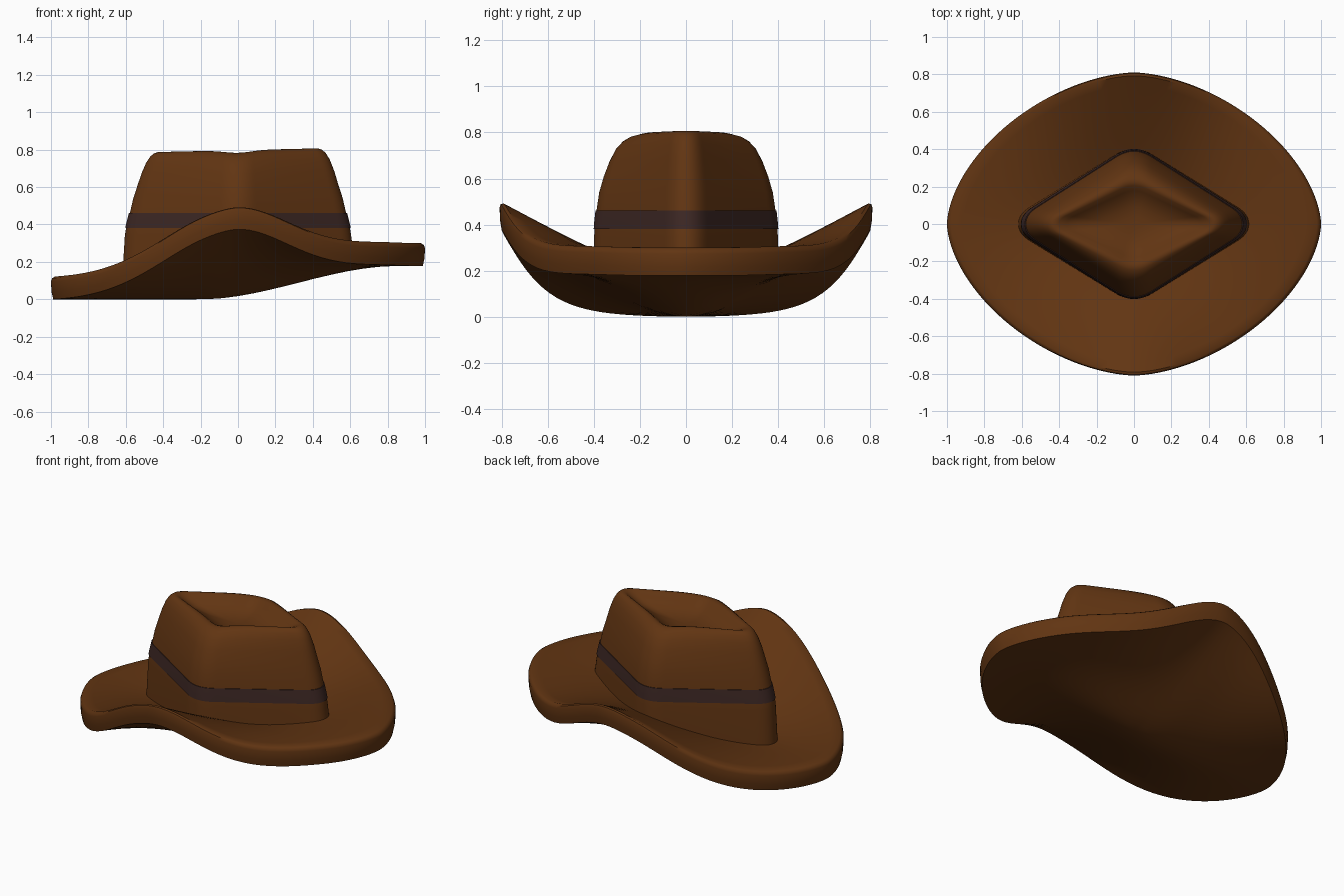
import bpy, bmesh, math

if "Cube" in bpy.data.objects:
    bpy.data.objects.remove(bpy.data.objects["Cube"])

SEG = 128


def oval(a, b, p):
    """Superellipse ring for the brim."""
    pts = []
    for i in range(SEG):
        t = 2 * math.pi * i / SEG
        c, s = math.cos(t), math.sin(t)
        pts.append((math.copysign(abs(c) ** (2 / p), c) * a,
                    math.copysign(abs(s) ** (2 / p), s) * b))
    return pts


def diamond(a, b):
    """Straight-sided diamond ring with rounded tips (corner cutting)."""
    quad = [(1, 0.13), (0.8, 0.319), (0.25, 0.839), (0.08, 1)]
    half = quad + [(-u, v) for u, v in reversed(quad)]
    pts = half + [(-u, -v) for u, v in half]
    while len(pts) < SEG:
        cut = []
        for (x0, y0), (x1, y1) in zip(pts, pts[1:] + pts[:1]):
            cut += [(0.75 * x0 + 0.25 * x1, 0.75 * y0 + 0.25 * y1),
                    (0.25 * x0 + 0.75 * x1, 0.25 * y0 + 0.75 * y1)]
        pts = cut
    return [(u * a, v * b) for u, v in pts]


def under(x, y):
    """Height of the brim underside: a step along x plus curled-up sides."""
    t = min(max((x + 0.2) / 1.05, 0), 1)
    step = 0.178 * t * t * (3 - 2 * t)
    d = x + 0.04
    across = math.exp(-(d / (0.57 if d < 0 else 0.48)) ** 2)
    lift = (math.sqrt(y * y + 0.03) - 0.1732) / 0.655
    return step + 0.365 * across * lift


def loft(name, rings, mat, caps=(None, None), angle=40):
    """Skin a list of rings; caps are optional centre points at each end."""
    bm = bmesh.new()
    loops = [[bm.verts.new(v) for v in r] for r in rings]
    for lo, hi in zip(loops, loops[1:]):
        for i in range(SEG):
            j = (i + 1) % SEG
            bm.faces.new((lo[i], lo[j], hi[j], hi[i]))
    for loop, cap in zip((loops[0], loops[-1]), caps):
        if cap:
            c = bm.verts.new(cap)
            for i in range(SEG):
                bm.faces.new((loop[i], loop[(i + 1) % SEG], c))
    bmesh.ops.recalc_face_normals(bm, faces=bm.faces[:])
    me = bpy.data.meshes.new(name)
    bm.to_mesh(me)
    bm.free()
    me.materials.append(mat)
    ob = bpy.data.objects.new(name, me)
    bpy.context.collection.objects.link(ob)
    bpy.ops.object.select_all(action='DESELECT')
    ob.select_set(True)
    bpy.context.view_layer.objects.active = ob
    bpy.ops.object.shade_smooth_by_angle(angle=math.radians(angle))
    return ob


def material(name, rgb):
    m = bpy.data.materials.new(name)
    m.diffuse_color = (*rgb, 1)
    m.use_nodes = True
    m.node_tree.nodes["Principled BSDF"].inputs["Base Color"].default_value = m.diffuse_color
    return m


felt = material("brown_felt", (0.12, 0.035, 0.006))
ribbon = material("dark_ribbon", (0.045, 0.02, 0.017))

# Brim: underside from the centre out, rounded rim, then back in on top
THICK = 0.122
section = [(k / 12, 0.0) for k in range(1, 12)]
section += [(0.988, 0.0), (0.997, 0.04), (1.0, 0.095), (0.994, 0.112), (0.978, THICK)]
section += [(k / 12, THICK) for k in range(11, 0, -1)]
rings = []
for s, h in section:
    rings.append([(x, y, under(x, y) + h) for x, y in oval(s, 0.81 * s, 1.7)])
loft("brim", rings, felt, ((0, 0, under(0, 0)), (0, 0, under(0, 0) + THICK)))

# Crown: diamond walls, rounded rim and sunken top (half x, half y, z)
wall = [(0.605, 0.40, 0.34), (0.597, 0.396, 0.39), (0.578, 0.389, 0.46),
        (0.56, 0.377, 0.54), (0.537, 0.357, 0.61), (0.515, 0.332, 0.68),
        (0.49, 0.303, 0.74), (0.468, 0.273, 0.774), (0.447, 0.247, 0.791),
        (0.425, 0.225, 0.797), (0.40, 0.205, 0.79), (0.36, 0.178, 0.768),
        (0.30, 0.143, 0.742), (0.20, 0.093, 0.722), (0.10, 0.045, 0.715)]
rings = [[(x, y, under(x, y) + 0.06) for x, y in diamond(0.622, 0.402)]]
for a, b, z in wall:
    f = max(0, (z - 0.6) / 0.2)
    rings.append([(x, y, z + f * (0.01 * x / 0.43 - 0.014 * math.exp(-(x / 0.1) ** 2)))
                  for x, y in diamond(a, b)])
loft("crown", rings, felt, (None, (0, 0, 0.705)), 60)

# Band: thin ribbon wrapped round the crown
band = [(0.59, 0.385, 0.381), (0.603, 0.401, 0.381), (0.594, 0.398, 0.42),
        (0.583, 0.393, 0.462), (0.57, 0.38, 0.462)]
loft("hat_band", [[(x, y, z) for x, y in diamond(a, b)] for a, b, z in band], ribbon)
